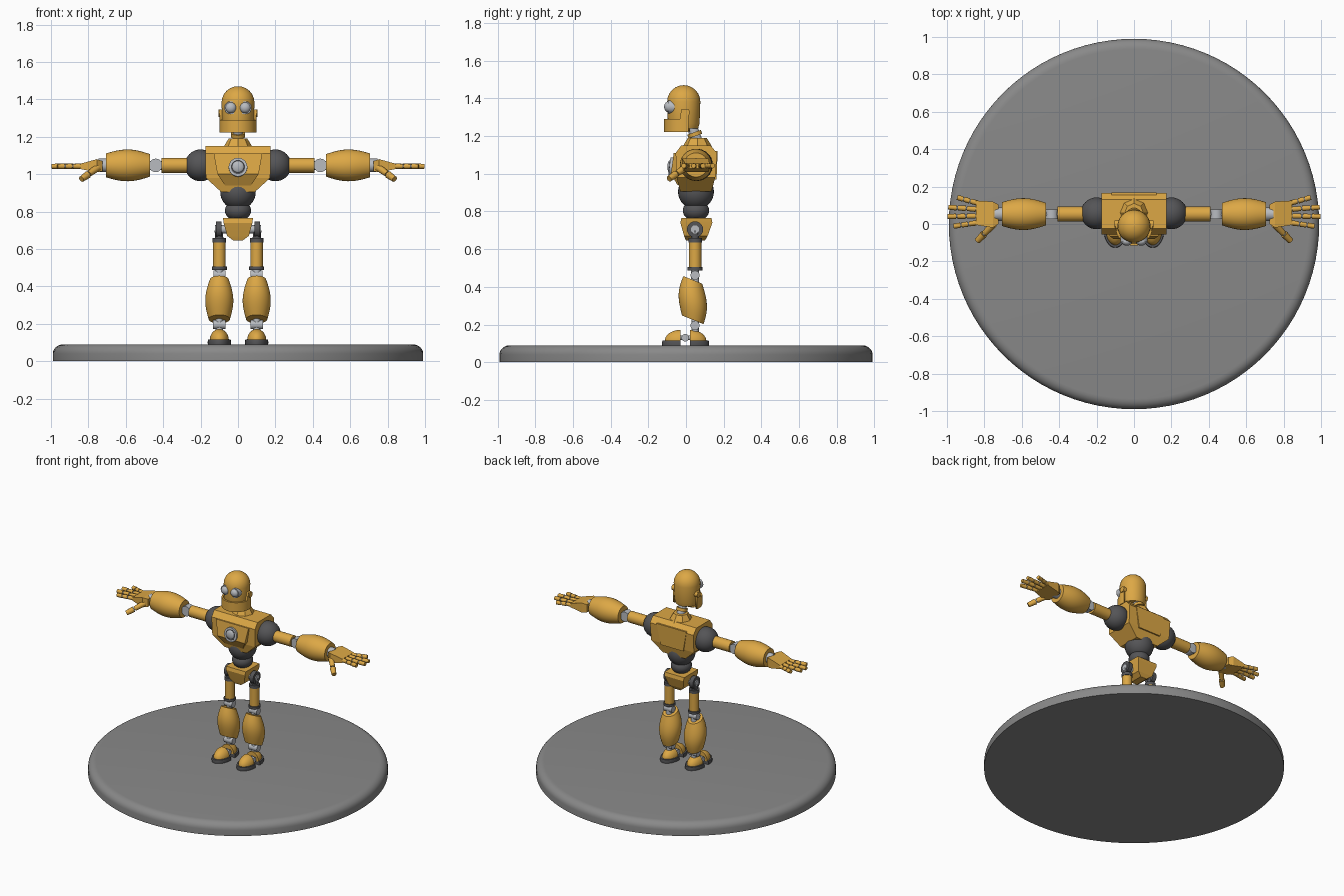
import bpy, bmesh, math
from mathutils import Vector, Matrix

cube = bpy.data.objects.get("Cube")
if cube:
    bpy.data.objects.remove(cube, do_unlink=True)


def material(name, rgb):
    m = bpy.data.materials.new(name)
    m.use_nodes = True
    m.diffuse_color = (*rgb, 1)
    m.node_tree.nodes["Principled BSDF"].inputs["Base Color"].default_value = (*rgb, 1)
    return m


GOLD = material("gold paint", (0.72, 0.39, 0.06))
DARK = material("dark rubber", (0.09, 0.09, 0.095))
STEEL = material("light steel", (0.48, 0.50, 0.53))
STONE = material("base grey", (0.25, 0.25, 0.25))


def finish(name, bm, mat, sharp=35):
    """Turn a bmesh into an object, smooth below the sharp angle."""
    bmesh.ops.recalc_face_normals(bm, faces=bm.faces)
    for f in bm.faces:
        f.smooth = True
    for e in bm.edges:
        e.smooth = e.calc_face_angle(3) < math.radians(sharp)
    me = bpy.data.meshes.new(name)
    bm.to_mesh(me)
    bm.free()
    me.materials.append(mat)
    ob = bpy.data.objects.new(name, me)
    bpy.context.collection.objects.link(ob)
    return ob


def lathe(name, mat, p0, p1, profile, segs=32, shear=0):
    """Revolve (fraction, radius) pairs about the line p0-p1."""
    p0, p1 = Vector(p0), Vector(p1)
    q = (p1 - p0).to_track_quat('Z', 'Y')
    bm = bmesh.new()
    rings = []
    for t, r in profile:
        c = p0.lerp(p1, t)
        ring = []
        for i in range(segs):
            a = math.tau * i / segs
            v = c + q @ Vector((r * math.cos(a), r * math.sin(a), 0))
            v.z += shear * (v.y - c.y)
            ring.append(bm.verts.new(v))
        rings.append(ring)
    for a, b in zip(rings, rings[1:]):
        for i in range(segs):
            j = (i + 1) % segs
            bm.faces.new((a[i], a[j], b[j], b[i]))
    bm.faces.new(rings[0])
    bm.faces.new(rings[-1])
    return finish(name, bm, mat)


def rod(name, mat, p0, p1, r, r2=None, segs=20):
    return lathe(name, mat, p0, p1, [(0, r), (1, r2 or r)], segs)


def barrel(name, mat, p0, p1, end0, mid, end1, shear=0):
    prof = []
    for i in range(13):
        t = i / 12
        prof.append((t, end0 + (end1 - end0) * t + (mid - (end0 + end1) / 2) * math.sin(math.pi * t)))
    return lathe(name, mat, p0, p1, prof, shear=shear)


def ball(name, mat, c, radii, cuts=()):
    """Ellipsoid; each cut (point, normal) removes the normal's side."""
    bm = bmesh.new()
    bmesh.ops.create_uvsphere(bm, u_segments=32, v_segments=20, radius=1)
    bmesh.ops.transform(bm, matrix=Matrix.Translation(c) @ Matrix.Diagonal((*radii, 1)), verts=bm.verts)
    for co, no in cuts:
        r = bmesh.ops.bisect_plane(bm, geom=bm.verts[:] + bm.edges[:] + bm.faces[:],
                                   plane_co=co, plane_no=no, clear_outer=True)
        bmesh.ops.edgeloop_fill(bm, edges=[g for g in r["geom_cut"] if isinstance(g, bmesh.types.BMEdge)])
    return finish(name, bm, mat)


def hull(name, mat, points):
    bm = bmesh.new()
    for p in points:
        bm.verts.new(p)
    bmesh.ops.convex_hull(bm, input=bm.verts)
    bmesh.ops.dissolve_limit(bm, angle_limit=0.01, verts=bm.verts, edges=bm.edges)
    return finish(name, bm, mat, 10)


def tiers(levels):
    """Rectangular sections: (z, half width, y front, y back)."""
    return [(x, y, z) for z, w, y0, y1 in levels for x in (-w, w) for y in (y0, y1)]


CY = 0.053  # depth of the body axis

# Round base
arc = [math.radians(a) for a in range(0, 91, 15)]
lathe("base", STONE, (0, 0, 0), (0, 0, 0.09),
      [(0, 0.99)] + [(0.45 + 0.55 * math.sin(a), 0.935 + 0.055 * math.cos(a)) for a in arc], 96)

# Torso
hull("torso", GOLD, tiers([(1.15, 0.175, -0.025, 0.13), (1.11, 0.175, -0.055, 0.165),
                           (0.98, 0.172, -0.05, 0.155), (0.905, 0.09, -0.03, 0.135)]))
hull("chest_plate", GOLD, tiers([(1.11, 0.13, -0.065, 0), (1.00, 0.11, -0.08, 0), (0.94, 0.07, -0.045, 0)]))
hull("back_plate", GOLD, tiers([(1.12, 0.12, 0.1, 0.168), (0.97, 0.09, 0.1, 0.162)]))
lathe("collar", GOLD, (0, 0.06, 1.13), (0, 0.06, 1.19), [(0, 0.085), (0.6, 0.065), (1, 0.05)], 8)
rod("chest_ring", STEEL, (0, -0.06, 1.035), (0, -0.088, 1.038), 0.05, segs=32)
rod("chest_ring_groove", DARK, (0, -0.06, 1.035), (0, -0.089, 1.038), 0.038, segs=32)
ball("chest_lens", STEEL, (0, -0.085, 1.038), (0.033, 0.014, 0.033))

# Waist and pelvis
ball("waist_upper", DARK, (0, CY, 0.905), (0.095, 0.095, 0.095))
ball("waist_lower", DARK, (0, CY, 0.805), (0.07, 0.07, 0.055))
hull("pelvis", GOLD, tiers([(0.765, 0.08, -0.025, 0.135), (0.74, 0.077, -0.03, 0.14),
                            (0.67, 0.058, -0.01, 0.115), (0.645, 0.025, 0.0, 0.1)]))

# Neck
rod("neck", STEEL, (0, 0.065, 1.16), (0, 0.02, 1.28), 0.028)
rod("neck_ring", GOLD, (0, 0.05, 1.2), (0, 0.043, 1.22), 0.038)

# Head: cylinder with a domed crown
HY = -0.012
crown = [(0.62 + 0.38 * math.sin(a), 0.087 * math.cos(a) + 0.001) for a in arc]
lathe("head", GOLD, (0, HY, 1.24), (0, HY, 1.47), [(0, 0.076), (0.12, 0.084)] + crown, 40)

# Jaw: curved guard with raised side arms
bm = bmesh.new()
pairs = []
for i in range(-20, 21):
    a = math.radians(i * 5.2)
    x, y = 0.093 * math.sin(a), HY - 0.098 * math.cos(a)
    top = 1.345 if abs(i) > 15 else 1.29
    pairs.append([bm.verts.new((x, y, z)) for z in (1.222, top)])
for a, b in zip(pairs, pairs[1:]):
    bm.faces.new((a[0], b[0], b[1], a[1]))
jaw = finish("jaw", bm, GOLD)
solid = jaw.modifiers.new("thickness", 'SOLIDIFY')
solid.thickness = 0.012
solid.offset = 0
ball("chin_floor", GOLD, (0, HY - 0.005, 1.235), (0.088, 0.09, 0.012), [((0, 0.02, 0), (0, 1, 0))])

for s, side in ((1, "left"), (-1, "right")):
    def P(x, y, z):
        return (s * x, y, z)

    # Eyes and ears
    rod(side + "_eye_rim", STEEL, P(0.038, -0.06, 1.355), P(0.038, -0.095, 1.355), 0.035)
    ball(side + "_eye", STEEL, P(0.038, -0.092, 1.355), (0.029, 0.024, 0.029))
    rod(side + "_ear", GOLD, P(0.07, 0.0, 1.325), P(0.104, 0.0, 1.325), 0.02)

    # Arm
    AZ = 1.047
    ball(side + "_shoulder", DARK, P(0.2, 0.057, AZ), (0.085, 0.085, 0.085))
    rod(side + "_upper_arm", GOLD, P(0.26, CY, AZ), P(0.41, CY, AZ), 0.04)
    rod(side + "_elbow_rod", STEEL, P(0.4, CY, AZ), P(0.49, CY, AZ), 0.024)
    rod(side + "_elbow_pin", STEEL, P(0.44, CY - 0.025, AZ), P(0.44, CY + 0.025, AZ), 0.036)
    barrel(side + "_forearm", GOLD, P(0.47, CY, AZ), P(0.705, CY, AZ), 0.06, 0.085, 0.064)
    rod(side + "_wrist", STEEL, P(0.69, CY, AZ), P(0.745, CY, AZ), 0.036)

    # Hand
    hull(side + "_palm", GOLD, [P(x, y, z) for x, y0, y1, z0, z1 in (
        (0.725, 0.0, 0.105, 1.015, 1.07), (0.755, -0.02, 0.12, 1.01, 1.08), (0.845, -0.005, 0.125, 1.028, 1.055))
        for y in (y0, y1) for z in (z0, z1)])
    for k, (by, tx, ty) in enumerate(((0.008, 0.965, -0.012), (0.043, 0.998, 0.04),
                                      (0.078, 0.993, 0.09), (0.11, 0.945, 0.142))):
        a, b = Vector(P(0.83, by, 1.042)), Vector(P(tx, ty, 1.042))
        rod(f"{side}_finger_{k}_core", STEEL, a, a.lerp(b, 0.95), 0.009, segs=10)
        for j, (t0, t1) in enumerate(((0.1, 0.38), (0.43, 0.68), (0.73, 1))):
            rod(f"{side}_finger_{k}_joint_{j}", GOLD, a.lerp(b, t0), a.lerp(b, t1), 0.0145, 0.013, 12)
    a, b = Vector(P(0.75, 0.0, 1.035)), Vector(P(0.837, -0.09, 0.973))
    rod(side + "_thumb_core", STEEL, a, a.lerp(b, 0.95), 0.011, segs=10)
    for j, (t0, t1) in enumerate(((0, 0.55), (0.61, 1))):
        rod(f"{side}_thumb_joint_{j}", GOLD, a.lerp(b, t0), a.lerp(b, t1), 0.02, 0.016, 12)

    # Hip and thigh
    LX, LY = 0.1, 0.048
    rod(side + "_hip_axle", STEEL, P(0.05, LY, 0.705), P(0.124, LY, 0.705), 0.022)
    rod(side + "_hip_disc", DARK, P(0.088, LY, 0.705), P(0.118, LY, 0.705), 0.043)
    rod(side + "_hip_strut", DARK, P(0.103, LY, 0.7), P(LX, LY, 0.65), 0.022)
    rod(side + "_thigh_cap", DARK, P(LX, LY, 0.635), P(LX, LY, 0.658), 0.036)
    rod(side + "_thigh", GOLD, P(LX, LY, 0.5), P(LX, LY, 0.64), 0.033)
    rod(side + "_thigh_ring", DARK, P(LX, LY, 0.488), P(LX, LY, 0.505), 0.04)

    # Knee, shin and ankle
    rod(side + "_knee_rod", STEEL, P(LX, LY, 0.42), P(LX, LY, 0.49), 0.022)
    rod(side + "_knee_pin", STEEL, P(LX - 0.032, LY, 0.462), P(LX + 0.032, LY, 0.462), 0.024)
    barrel(side + "_shin", GOLD, P(LX, 0.036, 0.225), P(LX, 0.036, 0.437), 0.057, 0.075, 0.05, -0.4)
    rod(side + "_ankle_rod", STEEL, P(LX, LY, 0.13), P(LX, LY, 0.24), 0.02)
    rod(side + "_ankle_pin", STEEL, P(LX - 0.034, LY, 0.195), P(LX + 0.034, LY, 0.195), 0.024)

    # Foot: toe and heel shells on separate soles
    for part, y, d, length in (("toe", -0.028, -1, 0.085), ("heel", 0.02, 1, 0.088)):
        wall = ((0, y, 0), (0, -d, 0))
        ball(f"{side}_{part}", GOLD, P(LX, y, 0.112), (0.051, length, 0.06), [wall, ((0, 0, 0.112), (0, 0, -1))])
        ball(f"{side}_{part}_sole", DARK, P(LX, y, 0.1), (0.062, length + 0.014, 0.08),
             [wall, ((0, 0, 0.088), (0, 0, -1)), ((0, 0, 0.115), (0, 0, 1))])
    rod(side + "_foot_link", STEEL, P(LX, -0.04, 0.13), P(LX, 0.03, 0.13), 0.013)
    rod(side + "_foot_pin", STEEL, P(LX - 0.035, -0.004, 0.13), P(LX + 0.035, -0.004, 0.13), 0.02)
